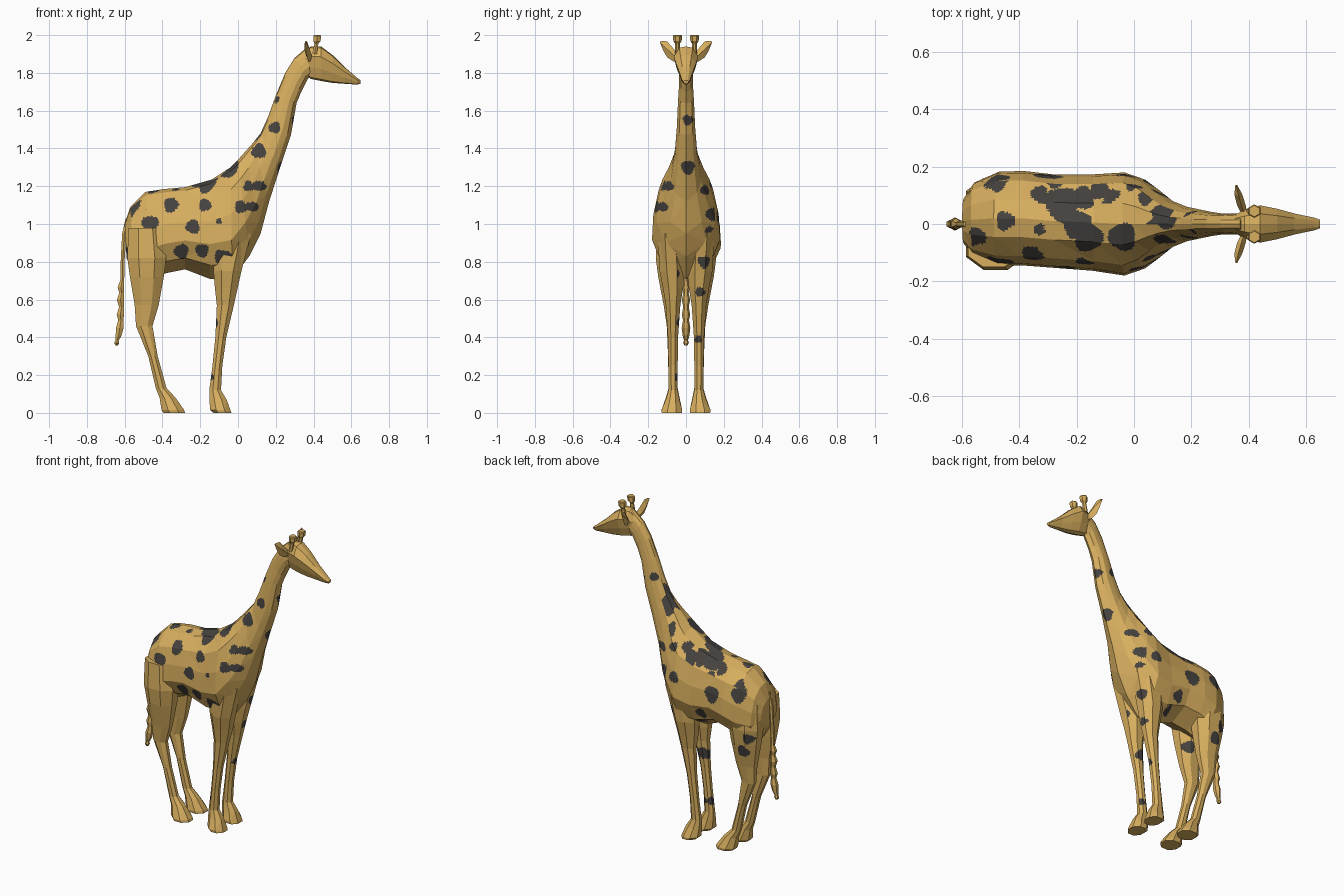
import bpy, bmesh, math
from mathutils import Vector


def material(name, rgb):
    m = bpy.data.materials.new(name)
    m.diffuse_color = (*rgb, 1)
    return m


GOLD = material("golden hide", (0.69, 0.43, 0.115))
DARK = material("dark spots", (0.06, 0.055, 0.05))

# Spots: (u, v, radius) seen along one axis
RIGHT_SPOTS = [(-.465, 1.0, .045), (-.355, 1.1, .038), (-.175, 1.1, .032), (-.10, 1.015, .016),
               (-.24, .985, .037), (-.3, .855, .038), (-.19, .86, .035), (-.08, .82, .045),
               (.015, 1.09, .034), (.055, 1.2, .027), (.11, 1.385, .038), (.195, 1.51, .03),
               (.2, 1.66, .02), (-.55, .845, .045), (-.44, .675, .038), (-.085, .49, .035),
               (.02, .735, .02), (-.1, .19, .02), (-.19, 1.22, .03), (-.04, 1.29, .035)]
LEFT_SPOTS = [(-.30, 1.0, .05), (-.48, 1.04, .045), (-.21, .85, .035), (-.18, .77, .022),
              (-.5, .68, .038), (-.54, .77, .032), (.075, 1.42, .048), (-.08, 1.22, .03),
              (0, 1.21, .027), (-.03, 1.04, .035), (.2, 1.57, .025), (.06, .97, .02)]
TOP_SPOTS = [(-.48, .155, .04), (-.45, .01, .033), (-.55, -.045, .032), (-.35, -.115, .033),
             (-.33, -.02, .02), (-.33, .105, .03), (-.25, .07, .06), (-.2, 0, .05),
             (-.16, -.045, .05), (-.12, .12, .035), (-.18, .09, .04), (-.04, -.045, .048),
             (.11, .03, .045), (.04, .09, .025), (-.27, .165, .04)]
CHEST_SPOTS = [(.01, 1.3, .036), (.01, 1.55, .027), (-.12, 1.09, .025), (-.09, 1.2, .025),
               (.1, 1.18, .025), (.14, 1.05, .035), (.095, .8, .032), (-.06, .74, .025),
               (.075, .64, .025), (-.065, .48, .028), (.065, .39, .02), (-.065, .19, .025)]


def in_spot(u, v, spots):
    for i, (a, b, r) in enumerate(spots):
        d = math.hypot(u - a, v - b)
        if d < r * (1 + .1 * math.sin(3 * math.atan2(v - b, u - a) + i)):
            return True
    return False


def is_dark(c, n):
    if n.y < -.3 and c.y < 0 and in_spot(c.x, c.z, RIGHT_SPOTS):
        return True
    if n.y > .3 and c.y > 0 and in_spot(c.x, c.z, LEFT_SPOTS):
        return True
    if n.z > .3 and 1.0 < c.z < 1.6 and in_spot(c.x, c.y, TOP_SPOTS):
        return True
    return n.x > .35 and c.x > -.15 and in_spot(c.y, c.z, CHEST_SPOTS)


def loft(name, rings, spotted=False, mirror=False):
    """Skin closed rings of points, cap both ends, optionally paint spots."""
    bm = bmesh.new()
    loops = [[bm.verts.new(p) for p in ring] for ring in rings]
    for a, b in zip(loops, loops[1:]):
        for i in range(len(a)):
            j = (i + 1) % len(a)
            bm.faces.new((a[i], a[j], b[j], b[i]))
    bm.faces.new(loops[0])
    bm.faces.new(loops[-1])
    if mirror:
        dup = bmesh.ops.duplicate(bm, geom=bm.verts[:] + bm.edges[:] + bm.faces[:])["geom"]
        for v in dup:
            if isinstance(v, bmesh.types.BMVert):
                v.co.y *= -1
    bmesh.ops.recalc_face_normals(bm, faces=bm.faces)
    if spotted:
        # fine flat triangles let the spots follow a rule
        for _ in range(6):
            bmesh.ops.triangulate(bm, faces=bm.faces[:])
            long = [e for e in bm.edges if e.calc_length() > .016]
            if not long:
                break
            bmesh.ops.subdivide_edges(bm, edges=long, cuts=1, use_grid_fill=True)
        bmesh.ops.triangulate(bm, faces=bm.faces[:])
        bm.normal_update()
        for f in bm.faces:
            f.material_index = int(is_dark(f.calc_center_median(), f.normal))
    me = bpy.data.meshes.new(name)
    bm.to_mesh(me)
    bm.free()
    me.materials.append(GOLD)
    me.materials.append(DARK)
    ob = bpy.data.objects.new(name, me)
    bpy.context.collection.objects.link(ob)
    return ob


def slice_ring(spec, profile):
    """Ring between a top and a bottom point, widened sideways by a profile."""
    tx, tz, bx, bz, w, yc = spec
    pts = [(t, f) for t, f in profile] + [(t, -f) for t, f in reversed(profile[1:-1])]
    return [Vector((tx + (bx - tx) * t, yc + w * f, tz + (bz - tz) * t)) for t, f in pts]


def oval(cx, cy, z, rx, ry, n=8, turn=.5):
    return [Vector((cx + rx * math.cos((i + turn) * math.tau / n),
                    cy + ry * math.sin((i + turn) * math.tau / n), z)) for i in range(n)]


# Body and neck: top x, top z, bottom x, bottom z, half width, sideways shift
BODY = [(-.60, 1.0, -.59, .82, .08, .01), (-.57, 1.09, -.55, .73, .13, .015),
        (-.49, 1.17, -.46, .71, .163, .02), (-.39, 1.185, -.38, .74, .165, .02),
        (-.28, 1.195, -.28, .76, .163, .01), (-.14, 1.235, -.15, .71, .168, .005),
        (-.04, 1.30, -.03, .71, .18, 0), (0, 1.34, .06, .83, .155, 0),
        (.04, 1.385, .12, .95, .115, 0), (.08, 1.43, .165, 1.12, .08, 0),
        (.12, 1.48, .22, 1.29, .06, 0), (.16, 1.57, .28, 1.47, .049, 0),
        (.20, 1.68, .31, 1.64, .042, 0), (.25, 1.80, .335, 1.70, .037, 0),
        (.30, 1.88, .37, 1.77, .037, 0), (.37, 1.94, .41, 1.80, .035, 0)]
BODY_PROFILE = [(0, 0), (.04, .4), (.2, .8), (.42, .96), (.65, 1), (.86, .72), (1, 0)]
loft("body_and_neck", [slice_ring(s, BODY_PROFILE) for s in BODY], spotted=True)

# Head
HEAD = [(.345, 1.91, .36, 1.79, .03, 0), (.385, 1.94, .385, 1.768, .05, 0),
        (.44, 1.94, .44, 1.757, .065, 0), (.50, 1.895, .50, 1.747, .053, 0),
        (.56, 1.835, .57, 1.742, .036, 0), (.63, 1.775, .63, 1.738, .022, 0),
        (.65, 1.76, .648, 1.742, .015, 0)]
HEAD_PROFILE = [(0, 0), (.04, .55), (.3, 1), (.65, .75), (.95, .4), (1, 0)]
loft("head", [slice_ring(s, HEAD_PROFILE) for s in HEAD])

# Legs: z, back x, front x, inner y, outer y
FRONT_LEG = [(.95, -.12, .07, .02, .15), (.75, -.13, .018, .008, .14), (.66, -.122, -.002, .015, .122),
             (.57, -.112, -.022, .03, .107), (.4, -.12, -.062, .042, .096), (.25, -.135, -.083, .044, .093),
             (.12, -.152, -.09, .044, .092), (.07, -.152, -.06, .034, .107),
             (.015, -.147, -.04, .02, .13), (0, -.13, -.035, .022, .128)]
HIND_LEG = [(.98, -.58, -.40, .02, .15), (.82, -.586, -.38, .008, .16), (.72, -.572, -.393, .015, .147),
            (.57, -.547, -.42, .035, .118), (.46, -.54, -.453, .044, .102), (.3, -.475, -.425, .044, .095),
            (.13, -.435, -.378, .044, .092), (.08, -.415, -.33, .034, .107),
            (.015, -.405, -.285, .02, .13), (0, -.395, -.28, .022, .128)]
K = 1 / math.cos(math.pi / 8)
for name, spec in (("front_legs", FRONT_LEG), ("hind_legs", HIND_LEG)):
    rings = [oval((b + f) / 2, (i + o) / 2, z, K * (f - b) / 2, K * (o - i) / 2) for z, b, f, i, o in spec]
    loft(name, rings, spotted=True, mirror=True)

# Horns with square knobs
HORN = [(.405, 1.90, .014), (.415, 1.955, .012), (.418, 1.968, .022), (.42, 1.995, .024), (.42, 2.0, .02)]
loft("horns", [oval(x, .045, z, r, r, 6) for x, z, r in HORN], mirror=True)

# Ears: leaf shapes pointing outward: y, x, z, half thickness, half height
EAR = [(.035, .385, 1.875, .010, .014), (.065, .375, 1.893, .015, .034), (.10, .365, 1.925, .014, .042),
       (.122, .36, 1.945, .008, .024), (.137, .357, 1.963, .003, .004)]
loft("ears", [[Vector((x + dx * t, y, z + dz * h)) for dx, dz in ((1, 0), (0, 1), (-1, 0), (0, -1))]
              for y, x, z, t, h in EAR], mirror=True)

# Tail with a knotted tuft: x, z, radius
TAIL = [(-.585, 1.03, .012), (-.602, .95, .013), (-.61, .82, .012), (-.613, .70, .012), (-.62, .665, .02),
        (-.616, .635, .014), (-.622, .60, .022), (-.617, .56, .015), (-.623, .52, .022), (-.62, .49, .016),
        (-.626, .45, .023), (-.632, .41, .018), (-.64, .385, .011), (-.642, .37, .015), (-.642, .358, .008)]
loft("tail", [oval(x, 0, z, r, r, 6) for x, z, r in TAIL])
